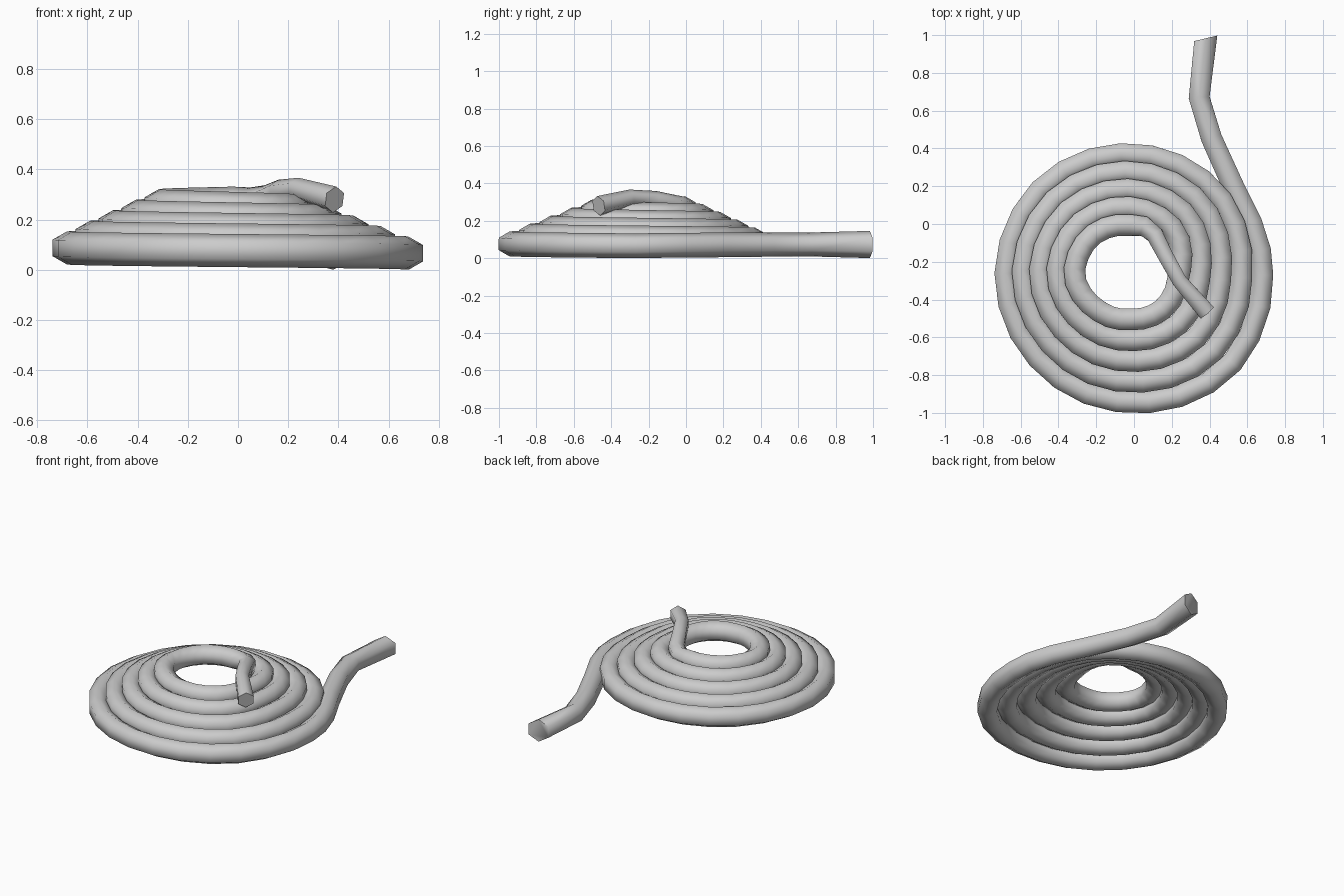
import bpy, bmesh, math
from mathutils import Vector

if "Cube" in bpy.data.objects:
    bpy.data.objects.remove(bpy.data.objects["Cube"])

R = 0.066          # rope thickness radius
SIDES = 6
STEPS = 26         # segments per turn
TURNS = 4.75
CX, CY = 0.0, -0.27

# (turn fraction, start radius, radius lost per turn)
KEYS = [(0, .680, .1075), (.125, .70, .113), (.25, .675, .110), (.375, .672, .104),
        (.5, .680, .095), (.625, .668, .094), (.75, .640, .094), (.875, .618, .096),
        (1, .5725, .1075)]


def coil_radius(s):
    k = min(int(s), 4)
    f = s - k
    for (a, r0, d0), (b, r1, d1) in zip(KEYS, KEYS[1:]):
        if f <= b:
            u = (f - a) / (b - a)
            return (r0 - d0 * k) * (1 - u) + (r1 - d1 * k) * u


# Path: loose outer end, rising clockwise coil, inner end crossing over the top
path = [((.38, .983, .073), 1.1), ((.345, .67, .073), .97), ((.41, .455, .072), .97),
        ((.525, .20, .071), 1), ((.62, .01, .069), 1), ((.668, -.14, .068), 1)]
n = int(TURNS * STEPS)
for i in range(n + 1):
    s = TURNS * i / n
    a = -2 * math.pi * s
    r = coil_radius(s)
    path.append(((CX - .004 * s + r * math.cos(a), CY + r * math.sin(a), .066 + .042 * s), 1))
path += [((.055, -.012, .268), .92), ((.112, -.06, .285), .8), ((.165, -.165, .312), .72),
         ((.24, -.30, .322), .68), ((.385, -.467, .28), .8)]

# Sweep a hexagon along the path
pts = [Vector(p) for p, _ in path]
bm = bmesh.new()
rings = []
for i, (p, (_, scale)) in enumerate(zip(pts, path)):
    t = Vector()
    if i > 0:
        t += (p - pts[i - 1]).normalized()
    if i < len(pts) - 1:
        t += (pts[i + 1] - p).normalized()
    t.normalize()
    if i == 0:                       # slanted cut on the loose end
        t = Vector((.24, -1, 0)).normalized()
    side = t.cross(Vector((0, 0, 1))).normalized()
    up = side.cross(t)
    ring = []
    for k in range(SIDES):
        a = math.radians(30) + 2 * math.pi * k / SIDES
        ring.append(bm.verts.new(p + (side * math.cos(a) + up * math.sin(a)) * R * scale))
    rings.append(ring)
for A, B in zip(rings, rings[1:]):
    for k in range(SIDES):
        j = (k + 1) % SIDES
        bm.faces.new((A[k], A[j], B[j], B[k]))
bm.faces.new(rings[0])
bm.faces.new(rings[-1])
bmesh.ops.recalc_face_normals(bm, faces=bm.faces)

mesh = bpy.data.meshes.new("coiled_rope")
bm.to_mesh(mesh)
bm.free()
rope = bpy.data.objects.new("coiled_rope", mesh)
bpy.context.collection.objects.link(rope)
bpy.context.view_layer.objects.active = rope
rope.select_set(True)
bpy.ops.object.shade_smooth_by_angle(angle=math.radians(75))
